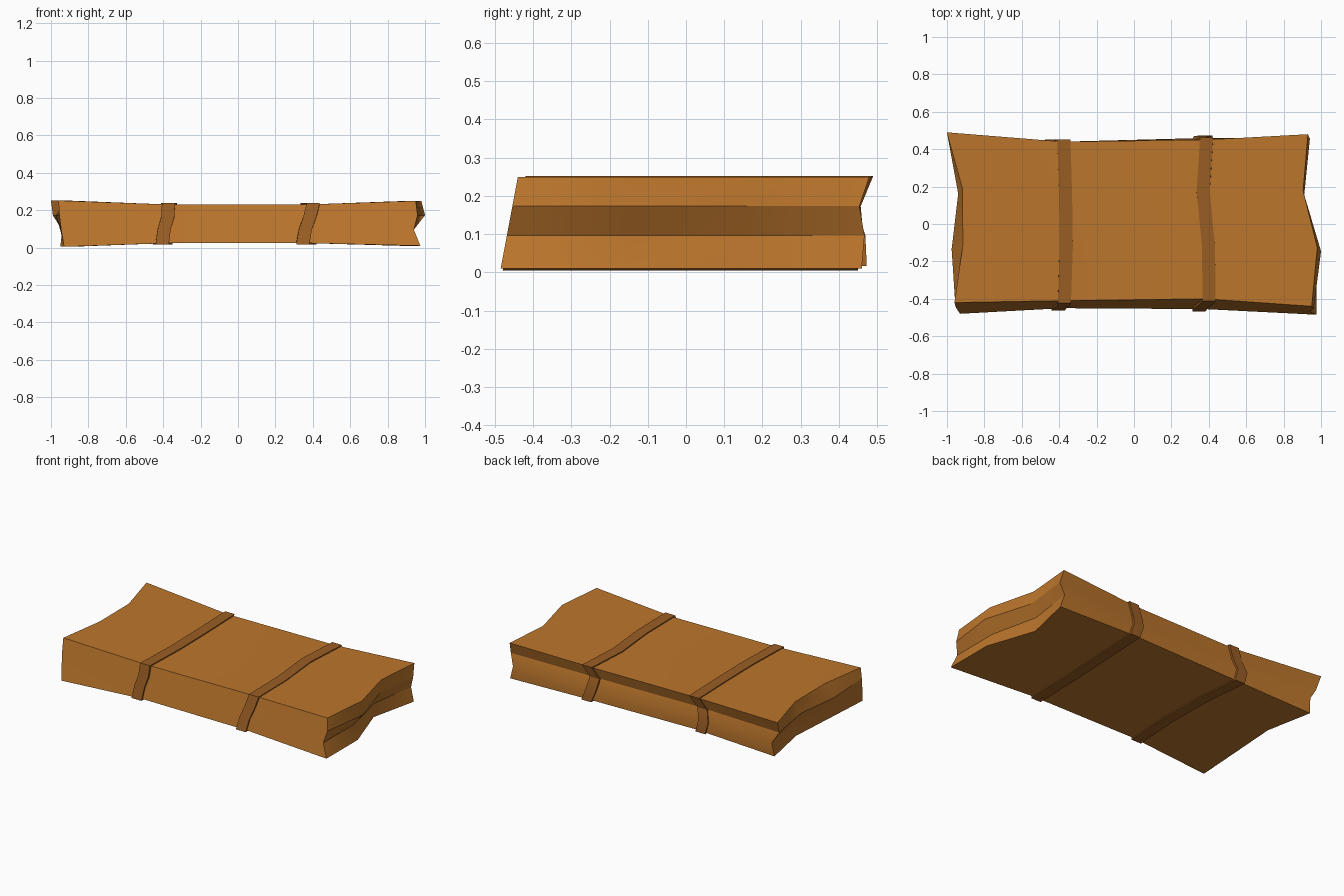
import bpy, bmesh
from mathutils import Vector

if "Cube" in bpy.data.objects:
    bpy.data.objects.remove(bpy.data.objects["Cube"])

ROWS = (0.0, 0.36, 0.68, 1.0)      # height fractions, bottom to top
COLS = (0.0, 0.34, 0.67, 1.0)      # depth fractions, front to back
# perimeter of the 4x4 grid as (row, column)
RING = [(3, 0), (3, 1), (3, 2), (3, 3), (2, 3), (1, 3),
        (0, 3), (0, 2), (0, 1), (0, 0), (1, 0), (2, 0)]

# stations: x, front y top/bottom, back y top/bottom, z bottom/top
STATIONS = [(-0.96, -0.42, -0.48, 0.49, 0.45, 0.005, 0.252),
            (-0.38, -0.41, -0.45, 0.44, 0.44, 0.024, 0.231),
            (0.38, -0.40, -0.455, 0.45, 0.46, 0.024, 0.231),
            (0.96, -0.44, -0.485, 0.48, 0.46, 0.01, 0.25)]

# ragged end x positions, rows bottom to top, front to back
LEFT_X = [(-0.93, -0.91, -0.89, -0.95), (-0.945, -0.95, -0.89, -0.94),
          (-0.955, -0.975, -0.94, -0.99), (-0.96, -0.915, -0.917, -1.0)]
RIGHT_X = [(0.975, 0.975, 0.87, 0.94), (0.94, 0.94, 0.87, 0.915),
           (0.96, 1.0, 0.91, 0.94), (0.95, 0.98, 0.904, 0.93)]


def material(name, color):
    m = bpy.data.materials.new(name)
    m.diffuse_color = (*color, 1)
    m.use_nodes = True
    m.node_tree.nodes["Principled BSDF"].inputs["Base Color"].default_value = m.diffuse_color
    return m


def finish(name, bm, mat):
    bmesh.ops.recalc_face_normals(bm, faces=bm.faces)
    mesh = bpy.data.meshes.new(name)
    bm.to_mesh(mesh)
    bm.free()
    ob = bpy.data.objects.new(name, mesh)
    bpy.context.collection.objects.link(ob)
    mesh.materials.append(mat)
    bpy.ops.object.select_all(action='DESELECT')
    ob.select_set(True)
    bpy.context.view_layer.objects.active = ob
    bpy.ops.object.shade_smooth_by_angle(angle=0.5)


def section_point(st, r, c, x, grow_y=0.0, grow_z=0.0):
    _, ft, fb, bt, bb, zb, zt = st
    h, d = ROWS[r], COLS[c]
    front = fb + (ft - fb) * h - grow_y
    back = bb + (bt - bb) * h + grow_y
    if r == 2:
        back -= 0.02               # pinched back edge
    return Vector((x, front + (back - front) * d,
                   zb - grow_z + (zt - zb + 2 * grow_z) * h))


def bridge(bm, a, b):
    n = len(a)
    for i in range(n):
        bm.faces.new((a[i], a[(i + 1) % n], b[(i + 1) % n], b[i]))


# slab with waisted middle and ragged ends
def make_slab(mat):
    bm = bmesh.new()
    loops = []
    for st, xs in zip(STATIONS, (LEFT_X, None, None, RIGHT_X)):
        if xs:
            grid = [[bm.verts.new(section_point(st, r, c, xs[r][c]))
                     for c in range(4)] for r in range(4)]
            for r in range(3):
                for c in range(3):
                    bm.faces.new((grid[r][c], grid[r][c + 1],
                                  grid[r + 1][c + 1], grid[r + 1][c]))
            loops.append([grid[r][c] for r, c in RING])
        else:
            loops.append([bm.verts.new(section_point(st, r, c, st[0]))
                          for r, c in RING])
    for a, b in zip(loops, loops[1:]):
        bridge(bm, a, b)
    finish("slab", bm, mat)


# strap wrapped around the waist, wandering along x
def make_strap(name, st, centres, mat):
    bm = bmesh.new()
    loops = []
    for dx, gy, gz in ((-0.035, -0.02, -0.012), (-0.035, 0.013, 0.007),
                       (0.035, 0.013, 0.007), (0.035, -0.02, -0.012)):
        loops.append([bm.verts.new(section_point(st, r, c, x + dx, gy, gz))
                      for (r, c), x in zip(RING, centres)])
    for i in range(4):
        bridge(bm, loops[i], loops[(i + 1) % 4])
    finish(name, bm, mat)


orange = material("orange_brown", (0.50, 0.18, 0.025))
brown = material("strap_brown", (0.32, 0.11, 0.017))

make_slab(orange)
make_strap("left_strap", STATIONS[1],
           (-0.372, -0.362, -0.366, -0.375, -0.42, -0.44,
            -0.42, -0.39, -0.385, -0.405, -0.395, -0.375), brown)
make_strap("right_strap", STATIONS[2],
           (0.402, 0.398, 0.37, 0.388, 0.345, 0.355,
            0.385, 0.37, 0.355, 0.347, 0.36, 0.385), brown)
